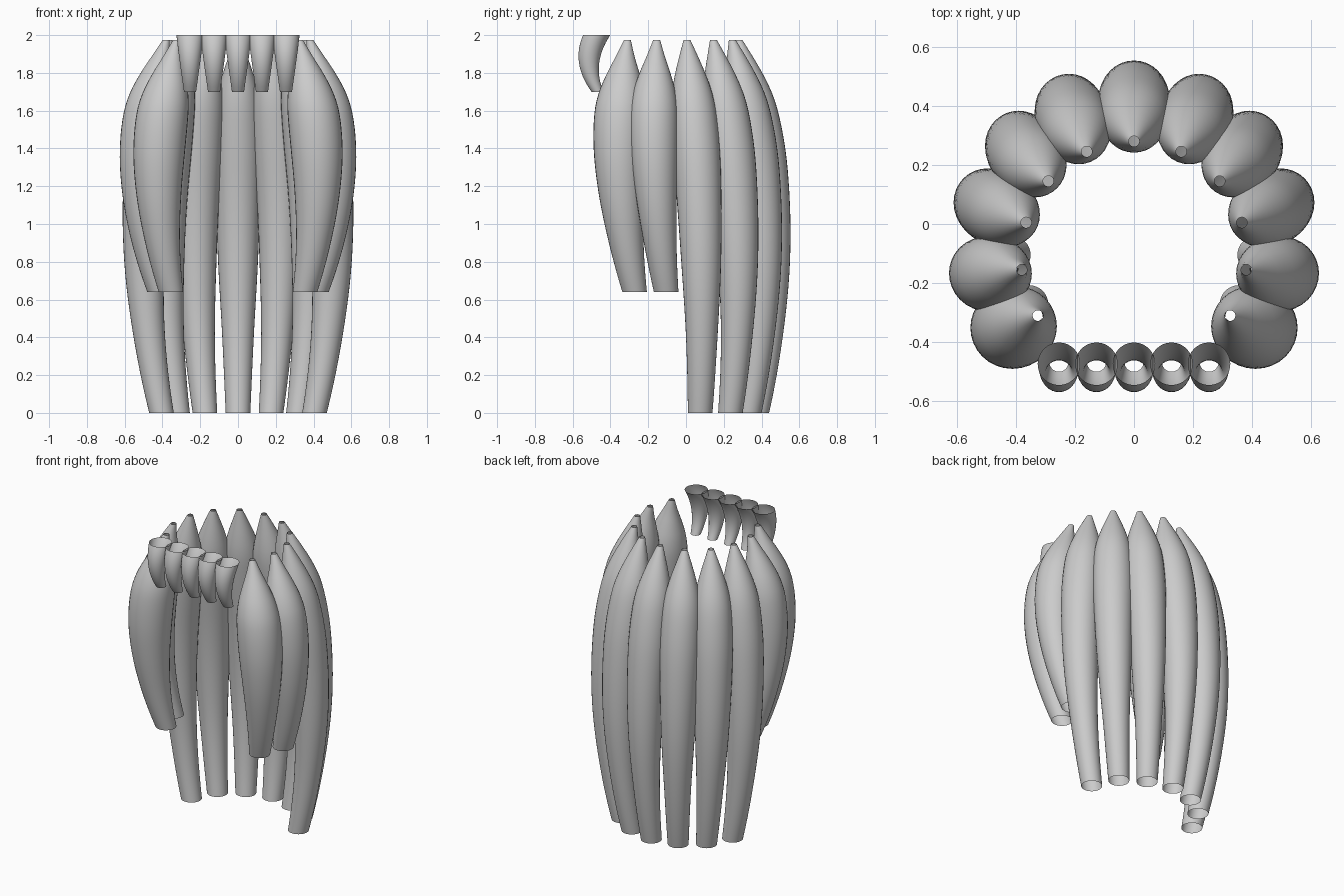
import bpy, bmesh, math

if "Cube" in bpy.data.objects:
    bpy.data.objects.remove(bpy.data.objects["Cube"])

SIDES = 32


def sample(profile, t):
    """Smooth (monotone-ish cubic) lookup of radius in (t, radius) pairs."""
    n = len(profile)

    def slope(i):
        a, b = profile[max(i - 1, 0)], profile[min(i + 1, n - 1)]
        return (b[1] - a[1]) / (b[0] - a[0])

    for i in range(n - 1):
        (t0, r0), (t1, r1) = profile[i], profile[i + 1]
        if t <= t1 or i == n - 2:
            h = t1 - t0
            u = min(max((t - t0) / h, 0), 1)
            return ((2*u**3 - 3*u**2 + 1) * r0 + (u**3 - 2*u**2 + u) * h * slope(i)
                    + (3*u**2 - 2*u**3) * r1 + (u**3 - u**2) * h * slope(i + 1))


def strand(name, z_top, z_bottom, top, mid, bottom, profile, scale=1.0, rings=36):
    """Open tube of level rings following a parabola through three points."""
    bm = bmesh.new()
    loops = []
    for i in range(rings + 1):
        t = (i / rings) ** 1.3
        w = (2 * (t - .5) * (t - 1), 4 * t * (1 - t), 2 * t * (t - .5))
        cx, cy = (w[0] * top[k] + w[1] * mid[k] + w[2] * bottom[k] for k in (0, 1))
        r = sample(profile, t) * (1 + (scale - 1) * 4 * t * (1 - t))
        z = z_top + (z_bottom - z_top) * t
        loops.append([bm.verts.new((cx + r * math.cos(a), cy + r * math.sin(a), z))
                      for a in (2 * math.pi * k / SIDES for k in range(SIDES))])
    for a, b in zip(loops, loops[1:]):
        for k in range(SIDES):
            j = (k + 1) % SIDES
            bm.faces.new((a[k], b[k], b[j], a[j])).smooth = True
    mesh = bpy.data.meshes.new(name)
    bm.to_mesh(mesh)
    bm.free()
    obj = bpy.data.objects.new(name, mesh)
    bpy.context.collection.objects.link(obj)
    return obj


def flip(p, s):
    return (p[0] * s, p[1])


LONG = [(0, .018), (.045, .05), (.09, .08), (.14, .106), (.19, .119), (.29, .125),
        (.4, .12), (.6, .105), (.8, .083), (1, .065)]
SHORT = [(0, .018), (.065, .048), (.13, .081), (.2, .11), (.28, .126), (.43, .125),
         (.6, .11), (.8, .087), (1, .065)]
FRINGE = [(0, .072), (.25, .063), (.5, .053), (1, .032)]

# Long back strands
strand("back_strand_centre", 1.975, 0, (0, .28), (0, .44), (0, .375), LONG)
long_sets = [((.16, .245), (.22, .395), (.175, .335)),
             ((.29, .145), (.39, .27), (.32, .235)),
             ((.365, .005), (.497, .075), (.405, .075))]
# Short side strands, with a fatter one at the front
short_sets = [((.38, -.155), (.505, -.165), (.415, -.105), 1.0),
              ((.325, -.31), (.42, -.35), (.355, -.272), 1.1)]
for side, s in (("right", 1), ("left", -1)):
    for n, pts in enumerate(long_sets):
        strand(f"back_strand_{side}_{n}", 1.975, 0, *(flip(p, s) for p in pts), LONG)
    for n, (a, b, c, k) in enumerate(short_sets):
        strand(f"side_strand_{side}_{n}", 1.975, .64, flip(a, s), flip(b, s), flip(c, s), SHORT, k)

# Fringe of five small curved horns
for n in range(-2, 3):
    x = n * .127
    strand(f"fringe_{n + 2}", 2, 1.7, (x, -.473), (x, -.513), (x, -.468), FRINGE, rings=14)
